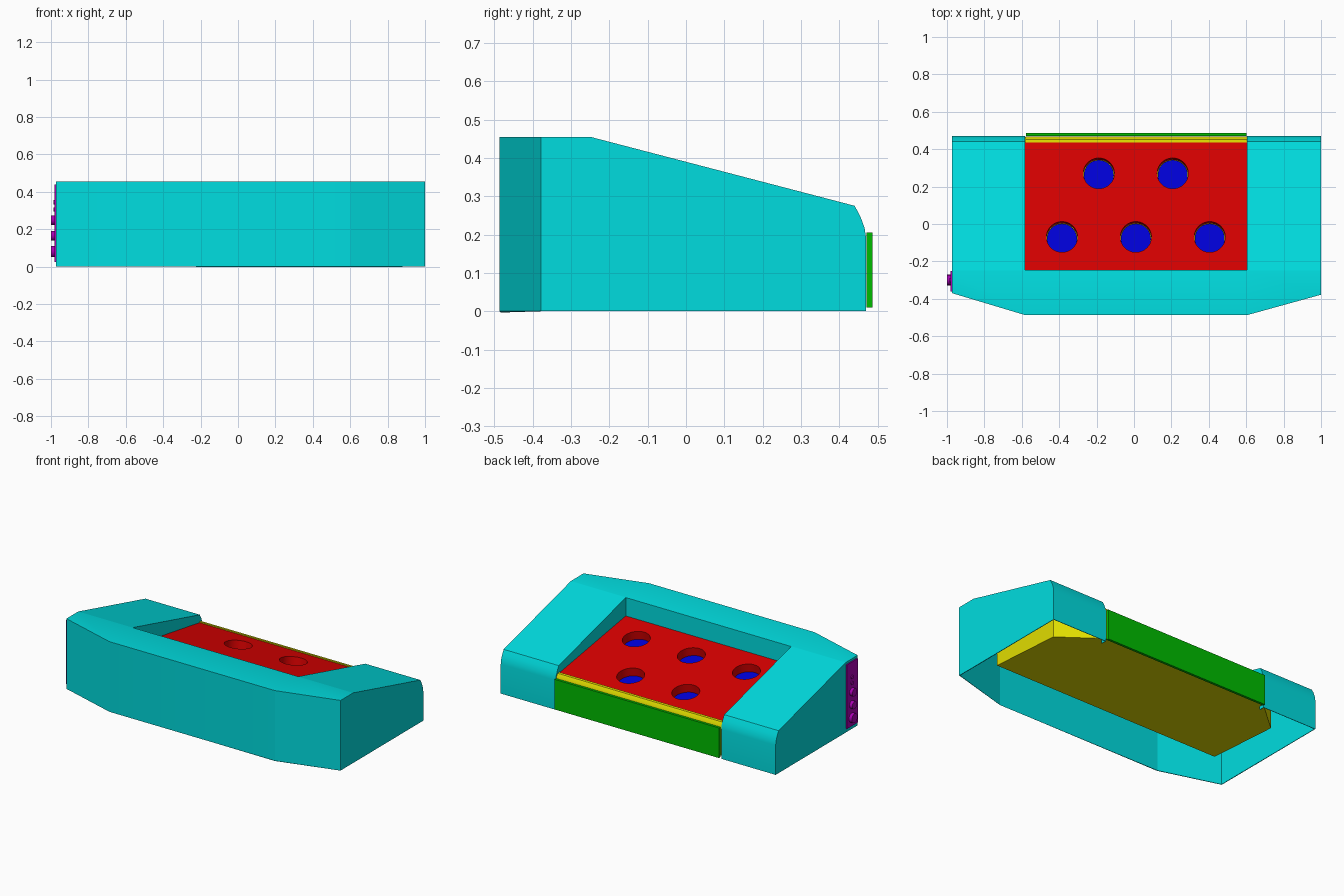
import bpy, bmesh, math
from mathutils import Vector, Matrix

if "Cube" in bpy.data.objects:
    bpy.data.objects.remove(bpy.data.objects["Cube"])


def material(name, rgb):
    m = bpy.data.materials.new(name)
    m.diffuse_color = (*rgb, 1)
    m.use_nodes = True
    m.node_tree.nodes["Principled BSDF"].inputs["Base Color"].default_value = m.diffuse_color
    return m


TEAL = material("teal", (0.0, 0.72, 0.74))
RED = material("red", (0.7, 0.0, 0.0))
BLUE = material("blue", (0.0, 0.0, 0.7))
YELLOW = material("yellow", (0.75, 0.72, 0.0))
GREEN = material("green", (0.0, 0.5, 0.0))
PURPLE = material("purple", (0.4, 0.0, 0.45))


def prism_mesh(profile, x0, x1):
    """Extrude a closed (y, z) profile along x."""
    bm = bmesh.new()
    face = bm.faces.new([bm.verts.new((x0, y, z)) for y, z in profile])
    ext = bmesh.ops.extrude_face_region(bm, geom=[face])["geom"]
    bmesh.ops.translate(bm, verts=[v for v in ext if isinstance(v, bmesh.types.BMVert)],
                        vec=(x1 - x0, 0, 0))
    bmesh.ops.recalc_face_normals(bm, faces=bm.faces)
    return bm


def bisect(bm, co, no, clear=False):
    """Split the mesh by a plane, or cut the outer side off and cap it."""
    r = bmesh.ops.bisect_plane(bm, geom=bm.verts[:] + bm.edges[:] + bm.faces[:],
                               plane_co=co, plane_no=no, clear_outer=clear)
    if clear:
        cut = [e for e in r["geom_cut"] if isinstance(e, bmesh.types.BMEdge)]
        bmesh.ops.contextual_create(bm, geom=cut)
        bmesh.ops.recalc_face_normals(bm, faces=bm.faces)


def smooth(ob):
    bpy.ops.object.select_all(action='DESELECT')
    ob.select_set(True)
    bpy.context.view_layer.objects.active = ob
    bpy.ops.object.shade_smooth_by_angle(angle=math.radians(30))


def finish(bm, name, mat):
    me = bpy.data.meshes.new(name)
    bm.to_mesh(me)
    bm.free()
    ob = bpy.data.objects.new(name, me)
    bpy.context.collection.objects.link(ob)
    me.materials.append(mat)
    smooth(ob)
    return ob


def apply(ob, mod):
    bpy.context.view_layer.objects.active = ob
    bpy.ops.object.modifier_apply(modifier=mod.name)
    smooth(ob)


def add_cylinder(bm, base, axis, radius, length, segs=40):
    """Cylinder starting at base and running along axis."""
    axis = Vector(axis).normalized()
    m = Matrix.Translation(Vector(base) + axis * length / 2) @ axis.to_track_quat('Z', 'Y').to_matrix().to_4x4()
    bmesh.ops.create_cone(bm, cap_ends=True, segments=segs, radius1=radius,
                          radius2=radius, depth=length, matrix=m)


XL, XR = -0.582, 0.605      # sides of the recess
YF = -0.247                 # front of the recess

# Outer housing: side profile, cut front corners, open bottom and recess
bm = prism_mesh([(-.487, 0), (-.487, .455), (-.25, .455), (.44, .275),
                 (.455, .247), (.466, .217), (.47, .19), (.47, 0)], -.972, 1.0)
bisect(bm, (XL, -.487, 0), (-.117, -.39, 0), True)
bisect(bm, (XR, -.487, 0), (.109, -.395, 0), True)
for co, no in (((XL, 0, 0), (1, 0, 0)), ((XR, 0, 0), (1, 0, 0)), ((0, YF, 0), (0, 1, 0))):
    bisect(bm, co, no)


def in_recess(f):
    c = f.calc_center_median()
    return XL < c.x < XR and c.y > YF


bmesh.ops.delete(bm, geom=[f for f in bm.faces if in_recess(f) or f.normal.z < -.9],
                 context='FACES')
# Recess walls folded inwards from the opening
rim = [e for e in bm.edges if e.is_boundary and max(v.co.z for v in e.verts) > .01]
ext = bmesh.ops.extrude_edge_only(bm, edges=rim)["geom"]
for v in ext:
    if isinstance(v, bmesh.types.BMVert):
        v.co.z = max(v.co.z - .14, 0.0)
        if v.co.y > .3:
            v.co.y -= .035
bmesh.ops.recalc_face_normals(bm, faces=bm.faces)
if min(bm.faces, key=lambda f: f.calc_center_median().y).normal.y > 0:
    bmesh.ops.reverse_faces(bm, faces=bm.faces[:])
housing = finish(bm, "housing", TEAL)
sol = housing.modifiers.new("thickness", 'SOLIDIFY')
sol.thickness = 0.005
sol.offset = -1
apply(housing, sol)

# Sloped top panel with five round holes and a pad in each
Z0, Z1, YB = .335, .225, .437
slope = (Z1 - Z0) / (YB - YF)
normal = Vector((0, -slope, 1)).normalized()
T = .06
panel = finish(prism_mesh([(YF, Z0), (YB, Z1), (YB, Z1 - T), (YF, Z0 - T)], XL, XR),
               "top_panel", RED)
holes = [(-.188, .271), (.207, .271), (-.385, -.069), (.01, -.069), (.405, -.069)]
cut, pads = bmesh.new(), bmesh.new()
for x, y in holes:
    top = Vector((x, y, Z0 + slope * (y - YF)))
    add_cylinder(cut, top - normal * .1, normal, .083, .2)
    add_cylinder(pads, top - normal * .09, normal, .08, .037)
cutter = finish(cut, "hole_cutter", RED)
cutter.hide_render = True
mod = panel.modifiers.new("holes", 'BOOLEAN')
mod.object = cutter
mod.solver = 'EXACT'
apply(panel, mod)
bpy.data.objects.remove(cutter)
finish(pads, "button_pads", BLUE)

# Inner block below the panel, its rear corners cut towards the recess
bm = prism_mesh([(-.235, .065), (-.235, .265), (.435, .16), (.465, .16), (.465, .02)],
                -.805, .835)
bisect(bm, (-.585, .465, 0), (-.195, .22, 0), True)
bisect(bm, (.605, .465, 0), (.195, .23, 0), True)
finish(bm, "inner_block", YELLOW)

# Rear lip between panel and back plate
finish(prism_mesh([(.436, .232), (.452, .23), (.464, .213), (.469, .19), (.469, .02),
                   (.46, .02), (.46, .15), (.436, .15)], XL + .001, XR - .001),
       "rear_lip", YELLOW)

# Back plate
finish(prism_mesh([(.471, .01), (.471, .205), (.487, .205), (.487, .01)], XL + .005, XR - .003),
       "back_plate", GREEN)

# Side connector plate with large and small sockets
bm = prism_mesh([(-.36, .025), (-.36, .44), (-.25, .44), (-.25, .025)], -.98, -.9715)
for z, r, length in ((.08, .03, .022), (.165, .025, .022), (.248, .025, .022),
                     (.305, .012, .008), (.343, .012, .008)):
    add_cylinder(bm, (-.978, -.3, z), (-1, 0, 0), r, length, 24)
finish(bm, "connector_plate", PURPLE)
